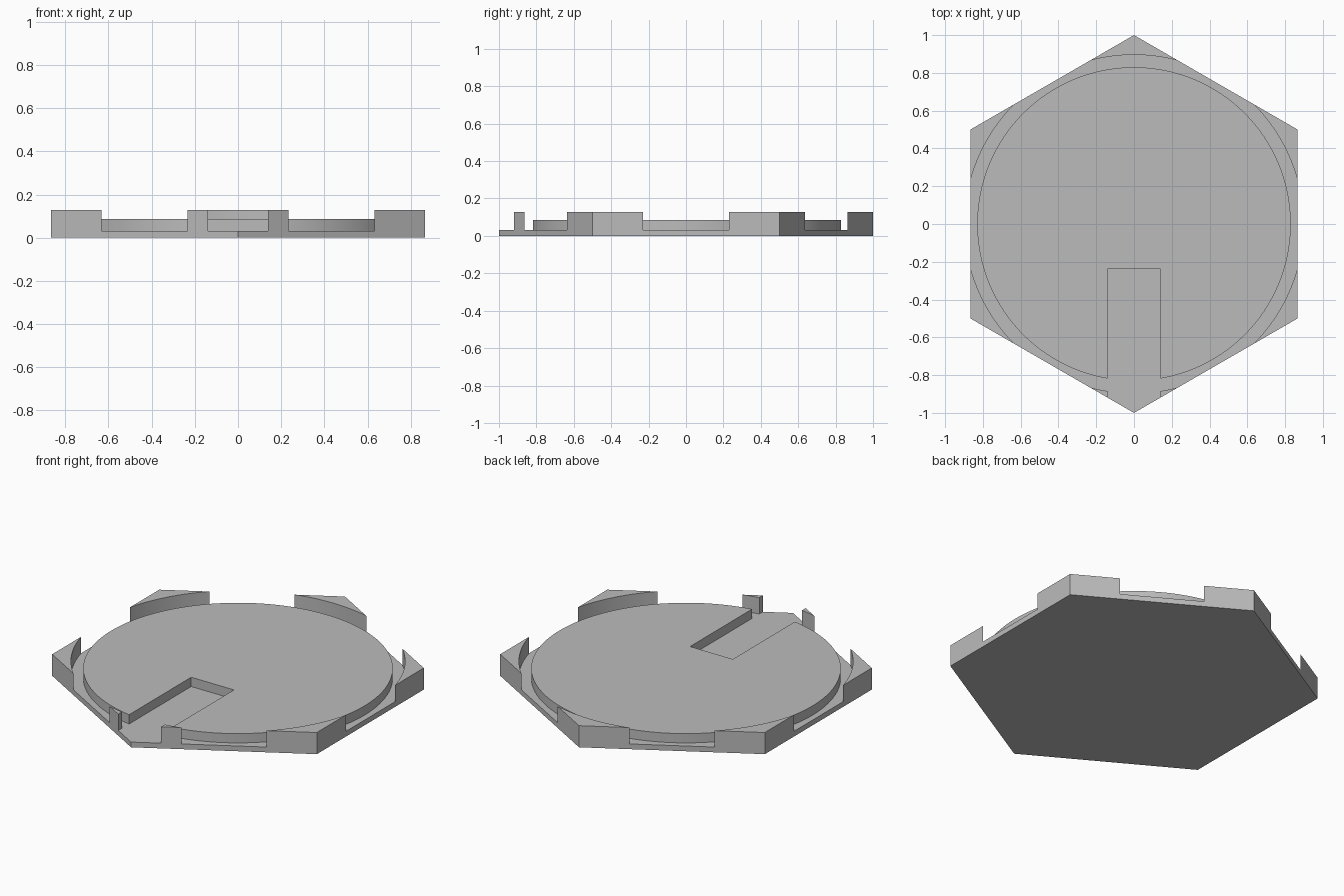
import bpy
import bmesh
from math import cos, sin, pi, radians

if "Cube" in bpy.data.objects:
    bpy.data.objects.remove(bpy.data.objects["Cube"], do_unlink=True)

FLOOR, DISC_TOP, RIM_TOP = 0.031, 0.086, 0.128
DISC_RADIUS, RIM_RADIUS = 0.83, 0.896
SLOT_HALF, SLOT_END = 0.14, -0.238
ABOVE = 0.3
SEGMENTS = 128

grey = bpy.data.materials.new("grey")
grey.use_nodes = True
colour = (0.5, 0.5, 0.5, 1)
grey.diffuse_color = colour
grey.node_tree.nodes["Principled BSDF"].inputs["Base Color"].default_value = colour


def finish(name, bm):
    bmesh.ops.recalc_face_normals(bm, faces=bm.faces[:])
    mesh = bpy.data.meshes.new(name)
    bm.to_mesh(mesh)
    bm.free()
    mesh.materials.append(grey)
    obj = bpy.data.objects.new(name, mesh)
    bpy.context.collection.objects.link(obj)
    return obj


def prism(name, outline, bottom, top):
    """Extrude a flat outline between two heights."""
    bm = bmesh.new()
    face = bm.faces.new([bm.verts.new((x, y, bottom)) for x, y in outline])
    new = bmesh.ops.extrude_face_region(bm, geom=[face])["geom"]
    verts = [v for v in new if isinstance(v, bmesh.types.BMVert)]
    bmesh.ops.translate(bm, verts=verts, vec=(0, 0, top - bottom))
    return finish(name, bm)


def lathe(name, profile):
    """Turn an open profile of (radius, height) rings and cap both ends."""
    bm = bmesh.new()
    angles = [2 * pi * i / SEGMENTS for i in range(SEGMENTS)]
    rings = [[bm.verts.new((r * cos(a), r * sin(a), z)) for a in angles] for r, z in profile]
    for low, high in zip(rings, rings[1:]):
        for i in range(SEGMENTS):
            j = (i + 1) % SEGMENTS
            bm.faces.new((low[i], low[j], high[j], high[i]))
    bm.faces.new(rings[0])
    bm.faces.new(rings[-1])
    return finish(name, bm)


# Hexagonal block with a corner pointing to the front
hexagon = [(sin(i * pi / 3), cos(i * pi / 3)) for i in range(6)]
tile = prism("hexagonal_tile", hexagon, 0, RIM_TOP)

# Cutter that leaves the raised disc, the ring groove and the corner rims
disc_cutter = lathe("disc_and_groove_cutter", [
    (DISC_RADIUS, DISC_TOP), (DISC_RADIUS, FLOOR),
    (RIM_RADIUS, FLOOR), (RIM_RADIUS, ABOVE)])

# Cutter for the straight slot from the front corner
slot_cutter = prism("slot_cutter", [
    (-SLOT_HALF, -1.2), (SLOT_HALF, -1.2),
    (SLOT_HALF, SLOT_END), (-SLOT_HALF, SLOT_END)], FLOOR, ABOVE)

for cutter in (disc_cutter, slot_cutter):
    cutter.hide_render = True
    cut = tile.modifiers.new(cutter.name, 'BOOLEAN')
    cut.operation = 'DIFFERENCE'
    cut.solver = 'EXACT'
    cut.object = cutter

# Apply the cuts, drop the cutters and smooth the round walls
bpy.ops.object.select_all(action='DESELECT')
tile.select_set(True)
bpy.context.view_layer.objects.active = tile
for name in [m.name for m in tile.modifiers]:
    bpy.ops.object.modifier_apply(modifier=name)
for cutter in (disc_cutter, slot_cutter):
    bpy.data.objects.remove(cutter, do_unlink=True)
bpy.ops.object.shade_smooth_by_angle(angle=radians(30))
